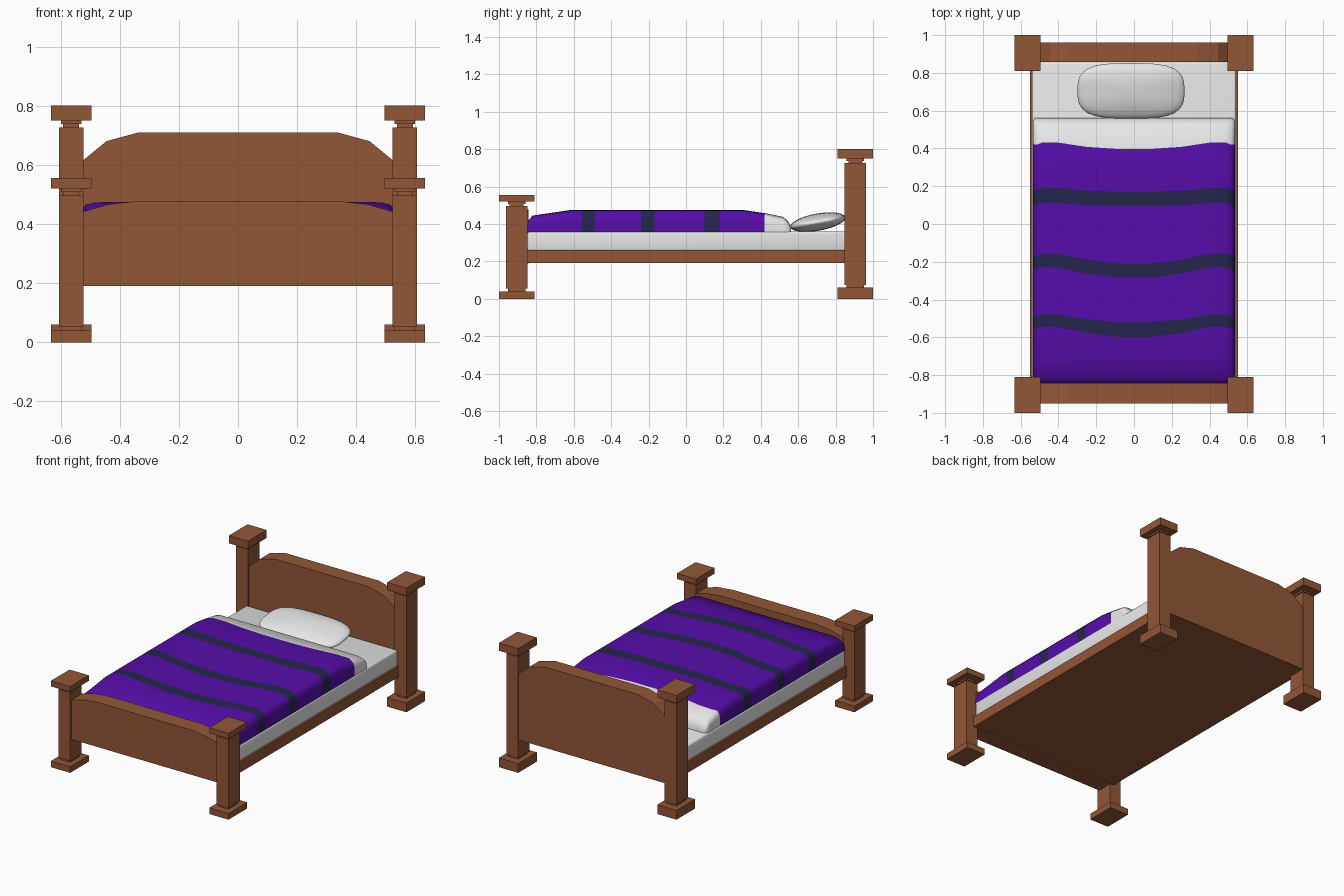
import bpy, bmesh, math
from mathutils import Vector

if "Cube" in bpy.data.objects:
    bpy.data.objects.remove(bpy.data.objects["Cube"])


def material(name, rgb):
    m = bpy.data.materials.new(name)
    m.diffuse_color = (*rgb, 1)
    m.use_nodes = True
    m.node_tree.nodes["Principled BSDF"].inputs["Base Color"].default_value = m.diffuse_color
    return m


WOOD = material("brown wood", (0.29, 0.095, 0.038))
WHITE = material("white linen", (0.82, 0.82, 0.82))
PURPLE = material("purple cloth", (0.093, 0.004, 0.40))
NAVY = material("navy stripe", (0.018, 0.018, 0.075))


def finish(name, bm, mats, smooth=None):
    bmesh.ops.recalc_face_normals(bm, faces=bm.faces[:])
    me = bpy.data.meshes.new(name)
    bm.to_mesh(me)
    bm.free()
    ob = bpy.data.objects.new(name, me)
    bpy.context.collection.objects.link(ob)
    for m in mats:
        me.materials.append(m)
    if smooth:
        bpy.ops.object.select_all(action='DESELECT')
        ob.select_set(True)
        bpy.context.view_layer.objects.active = ob
        bpy.ops.object.shade_smooth_by_angle(angle=math.radians(smooth))
    return ob


def loft(bm, rings):
    """Skin closed rings of points and cap both ends; returns faces per span."""
    vs = [[bm.verts.new(p) for p in r] for r in rings]
    n = len(vs[0])
    spans = []
    for a, b in zip(vs, vs[1:]):
        spans.append([bm.faces.new((a[i], a[(i + 1) % n], b[(i + 1) % n], b[i]))
                      for i in range(n)])
    caps = [bm.faces.new(vs[0]), bm.faces.new(vs[-1])]
    return spans, caps


def box(name, lo, hi, mat, bevel=0):
    bm = bmesh.new()
    loft(bm, [[(lo[0], lo[1], z), (hi[0], lo[1], z), (hi[0], hi[1], z), (lo[0], hi[1], z)]
              for z in (lo[2], hi[2])])
    if bevel:
        bmesh.ops.bevel(bm, geom=bm.edges[:], offset=bevel, segments=3,
                        profile=0.5, affect='EDGES')
    return finish(name, bm, [mat], 40 if bevel else None)


# Posts: stepped square profile, deeper in y than in x
def post(name, x, y, base, top, cap):
    prof = [(0.0685, 0), (0.0685, base), (0.034, base), (0.034, base + 0.014),
            (0.042, base + 0.014), (0.042, cap - 0.024), (0.027, cap - 0.024),
            (0.027, cap - 0.012), (0.034, cap - 0.012), (0.034, cap),
            (0.0685, cap), (0.0685, top)]
    bm = bmesh.new()
    loft(bm, [[(x + sx * r, y + sy * r * 1.38, z)
               for sx, sy in ((-1, -1), (1, -1), (1, 1), (-1, 1))] for r, z in prof])
    finish(name, bm, [WOOD])


for side, s in (("left", -1), ("right", 1)):
    post("head_post_" + side, s * 0.564, 0.9055, 0.06, 0.80, 0.75)
    post("foot_post_" + side, s * 0.564, -0.9055, 0.04, 0.556, 0.52)


# Headboard and footboard: extruded profiles with clipped shoulders
def board(name, y0, y1, shoulders):
    half = [(0.53, 0.19)] + shoulders
    pts = half + [(-x, z) for x, z in reversed(half)]
    bm = bmesh.new()
    loft(bm, [[(x, y, z) for x, z in pts] for y in (y0, y1)])
    finish(name, bm, [WOOD])


board("headboard", 0.857, 0.960, [(0.53, 0.61), (0.445, 0.68), (0.335, 0.71)])
board("footboard", -0.950, -0.842, [(0.53, 0.44), (0.44, 0.466), (0.335, 0.478)])

# Base and mattress
box("bed_base", (-0.55, -0.86, 0.191), (0.55, 0.87, 0.26), WOOD)
box("mattress", (-0.54, -0.848, 0.255), (0.54, 0.858, 0.36), WHITE, 0.012)

# Blanket with stripes and turned-down sheet: rows along y, draped section in x
PROFILE = [(-0.85, 0.41), (-0.82, 0.445), (-0.615, 0.475), (0.305, 0.475),
           (0.44, 0.455), (0.52, 0.438), (0.545, 0.415), (0.562, 0.385)]
# edge y, sag toward the foot at the middle, material of the span that follows
ROWS = [(-0.85, 0, 0), (-0.82, 0, 0), (-0.72, 0, 0), (-0.615, 0.02, 0),
        (-0.555, 0.042, 1), (-0.49, 0.028, 0), (-0.24, 0.042, 1), (-0.168, 0.04, 0),
        (0.10, 0.004, 1), (0.18, 0.008, 0), (0.305, 0, 0), (0.42, 0.022, 2),
        (0.52, 0, 2), (0.545, 0, 2), (0.562, 0, 2)]
HALF = [(0.535, 0), (0.535, 0.55), (0.53, 0.78), (0.515, 0.92), (0.485, 0.985),
        (0.40, 1), (0.25, 1), (0.10, 1)]
SECTION = HALF + [(-x, f) for x, f in reversed(HALF)]
FLOOR = 0.352


def height(y):
    for (a, za), (b, zb) in zip(PROFILE, PROFILE[1:]):
        if y <= b:
            return za + (zb - za) * max(0, y - a) / (b - a)
    return PROFILE[-1][1]


rings = []
for y, sag, _ in ROWS:
    pinch = 0.012 if y > 0.55 else 0
    ring = []
    for x, f in SECTION:
        yy = y - sag * min(1, max(0, (0.42 - abs(x)) / 0.32))
        if sag and 0.3 < abs(x) < 0.5:
            yy += 0.012
        ring.append((x - math.copysign(pinch, x), yy, FLOOR + (height(yy) - FLOOR) * f))
    rings.append(ring)
bm = bmesh.new()
spans, caps = loft(bm, rings)
for faces, row in zip(spans, ROWS):
    for f in faces:
        f.material_index = row[2]
caps[1].material_index = 2
finish("blanket", bm, [PURPLE, NAVY, WHITE], 45)

# Pillow: rounded-rectangle cushion, tilted up against the headboard
bm = bmesh.new()
bmesh.ops.create_uvsphere(bm, u_segments=40, v_segments=20, radius=1)
for v in bm.verts:
    r = math.hypot(v.co.x, v.co.y)
    if r > 1e-5:
        c, s = v.co.x / r, v.co.y / r
        k = (abs(c) ** 3.2 + abs(s) ** 3.2) ** (-1 / 3.2)
        v.co.x, v.co.y = c * k * r, s * k * r
    v.co = Vector((v.co.x * 0.283, v.co.y * 0.149, v.co.z * 0.046))
pillow = finish("pillow", bm, [WHITE], 80)
pillow.location = (-0.016, 0.705, 0.41)
pillow.rotation_euler.x = math.radians(10)
